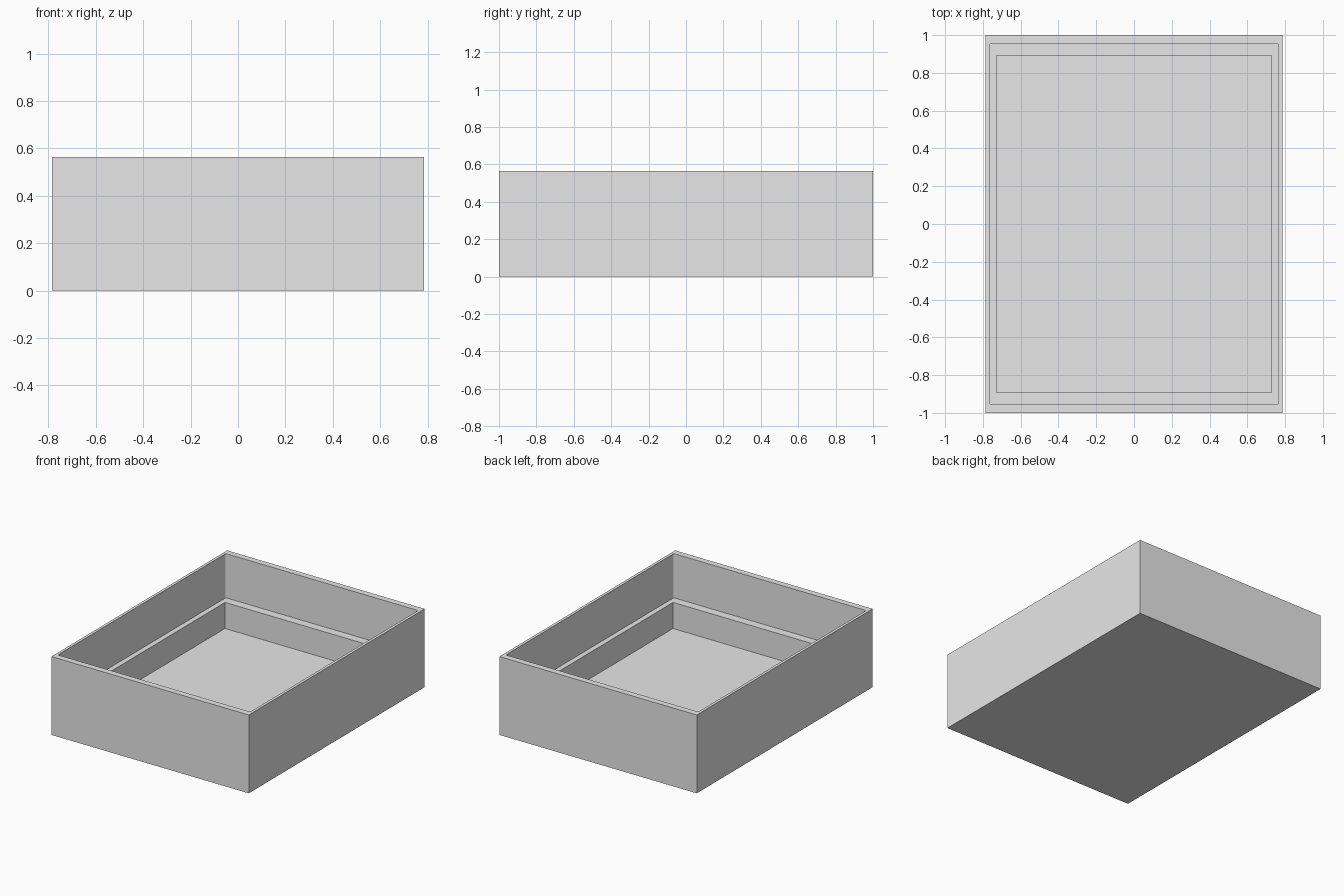
import bpy, bmesh

cube = bpy.data.objects.get("Cube")
if cube:
    bpy.data.objects.remove(cube, do_unlink=True)

HALF_X, HALF_Y, HEIGHT = 0.786, 1.0, 0.564
LEDGE_Z, FLOOR_Z = 0.246, 0.058

grey = bpy.data.materials.new("light_grey")
grey.use_nodes = True
grey.diffuse_color = (0.8, 0.8, 0.8, 1)
grey.node_tree.nodes["Principled BSDF"].inputs["Base Color"].default_value = (0.8, 0.8, 0.8, 1)


def make_block(name, half_x, half_y, bottom, top, corner=0):
    """Box between two heights, with optionally rounded upright edges."""
    bm = bmesh.new()
    bmesh.ops.create_cube(bm, size=2)
    for v in bm.verts:
        v.co.x *= half_x
        v.co.y *= half_y
        v.co.z = top if v.co.z > 0 else bottom
    if corner:
        upright = [e for e in bm.edges
                   if abs(e.verts[0].co.z - e.verts[1].co.z) > 0.01]
        bmesh.ops.bevel(bm, geom=upright, offset=corner, segments=4,
                        profile=0.5, affect='EDGES')
    mesh = bpy.data.meshes.new(name)
    bm.to_mesh(mesh)
    bm.free()
    mesh.materials.append(grey)
    obj = bpy.data.objects.new(name, mesh)
    bpy.context.collection.objects.link(obj)
    return obj


def cut(target, cutter):
    """Subtract the cutter from the target and discard it."""
    cutter.hide_render = True
    mod = target.modifiers.new("cut", 'BOOLEAN')
    mod.operation = 'DIFFERENCE'
    mod.solver = 'EXACT'
    mod.object = cutter
    bpy.context.view_layer.objects.active = target
    bpy.ops.object.modifier_apply(modifier=mod.name)
    bpy.data.objects.remove(cutter, do_unlink=True)


# Open tray: wide upper recess down to a ledge, then a narrower lower pocket
tray = make_block("open_tray", HALF_X, HALF_Y, 0, HEIGHT)
cut(tray, make_block("upper_recess", 0.766, 0.955, LEDGE_Z, HEIGHT + 0.1, corner=0.012))
cut(tray, make_block("lower_pocket", 0.729, 0.893, FLOOR_Z, LEDGE_Z + 0.1))
